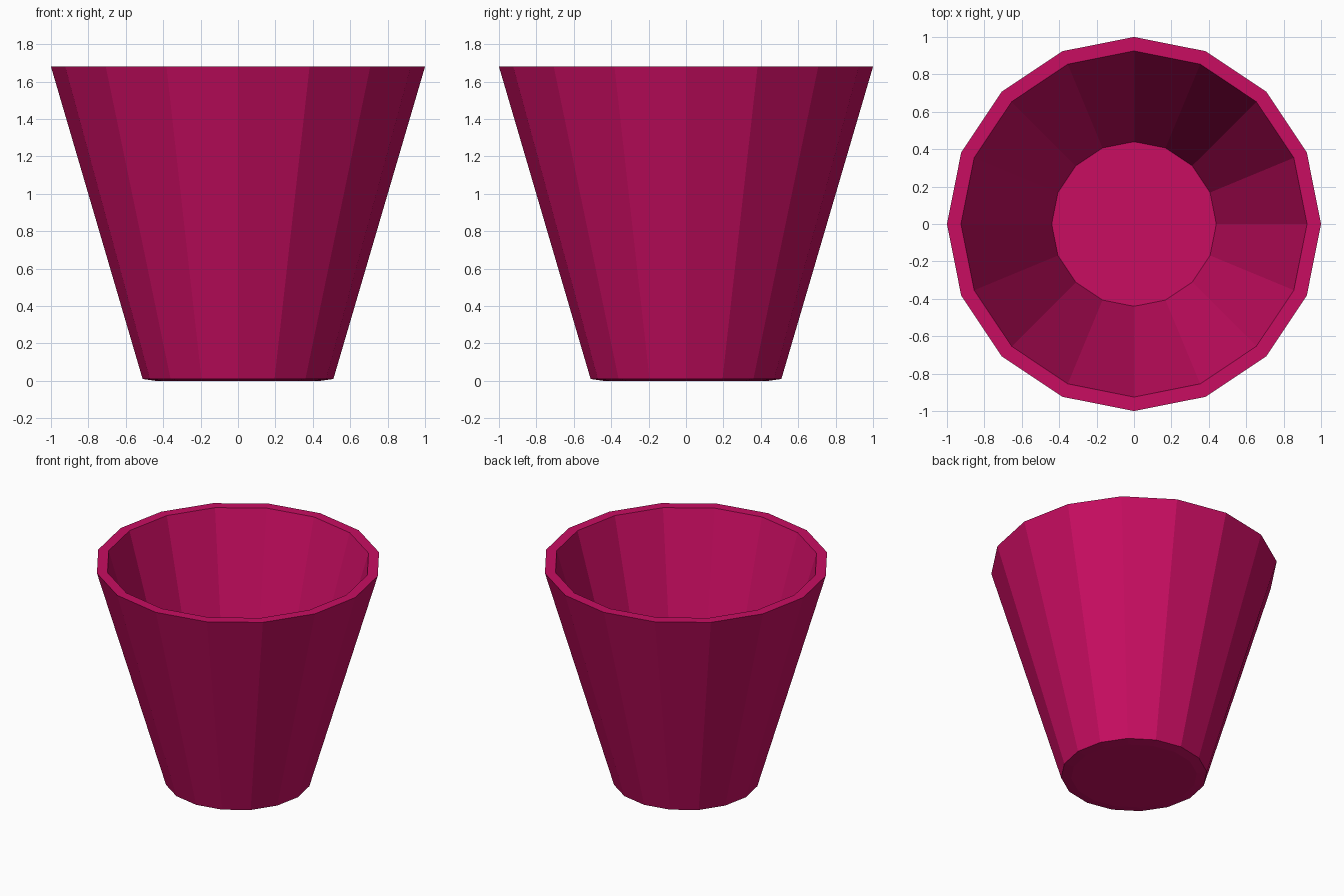
import bpy, bmesh
from math import cos, sin, tau

if "Cube" in bpy.data.objects:
    bpy.data.objects.remove(bpy.data.objects["Cube"])

SIDES = 16
bm = bmesh.new()


def ring(radius, z):
    return [bm.verts.new((radius * cos(tau * i / SIDES), radius * sin(tau * i / SIDES), z))
            for i in range(SIDES)]


def bridge(a, b):
    for i in range(SIDES):
        j = (i + 1) % SIDES
        bm.faces.new((a[i], a[j], b[j], b[i]))


# Profile: base inner edge, base outer edge, rim outside, rim inside
base_in = ring(0.44, 0.0)
base_out = ring(0.51, 0.01)
rim_out = ring(1.0, 1.68)
rim_in = ring(0.925, 1.68)

# Wall: sloped base lip, outside, flat rim, inside
bridge(base_in, base_out)
bridge(base_out, rim_out)
bridge(rim_out, rim_in)
bridge(rim_in, base_in)

# Thin floor: underside joined to the lip, inner face just above it
bm.faces.new(base_in[::-1])
bm.faces.new(ring(0.44, 0.002))

mesh = bpy.data.meshes.new("cup")
bm.to_mesh(mesh)
bm.free()
cup = bpy.data.objects.new("cup", mesh)
bpy.context.collection.objects.link(cup)

mat = bpy.data.materials.new("magenta")
mat.diffuse_color = (0.58, 0.004, 0.12, 1)
mat.use_nodes = True
mat.node_tree.nodes["Principled BSDF"].inputs["Base Color"].default_value = mat.diffuse_color
mesh.materials.append(mat)
